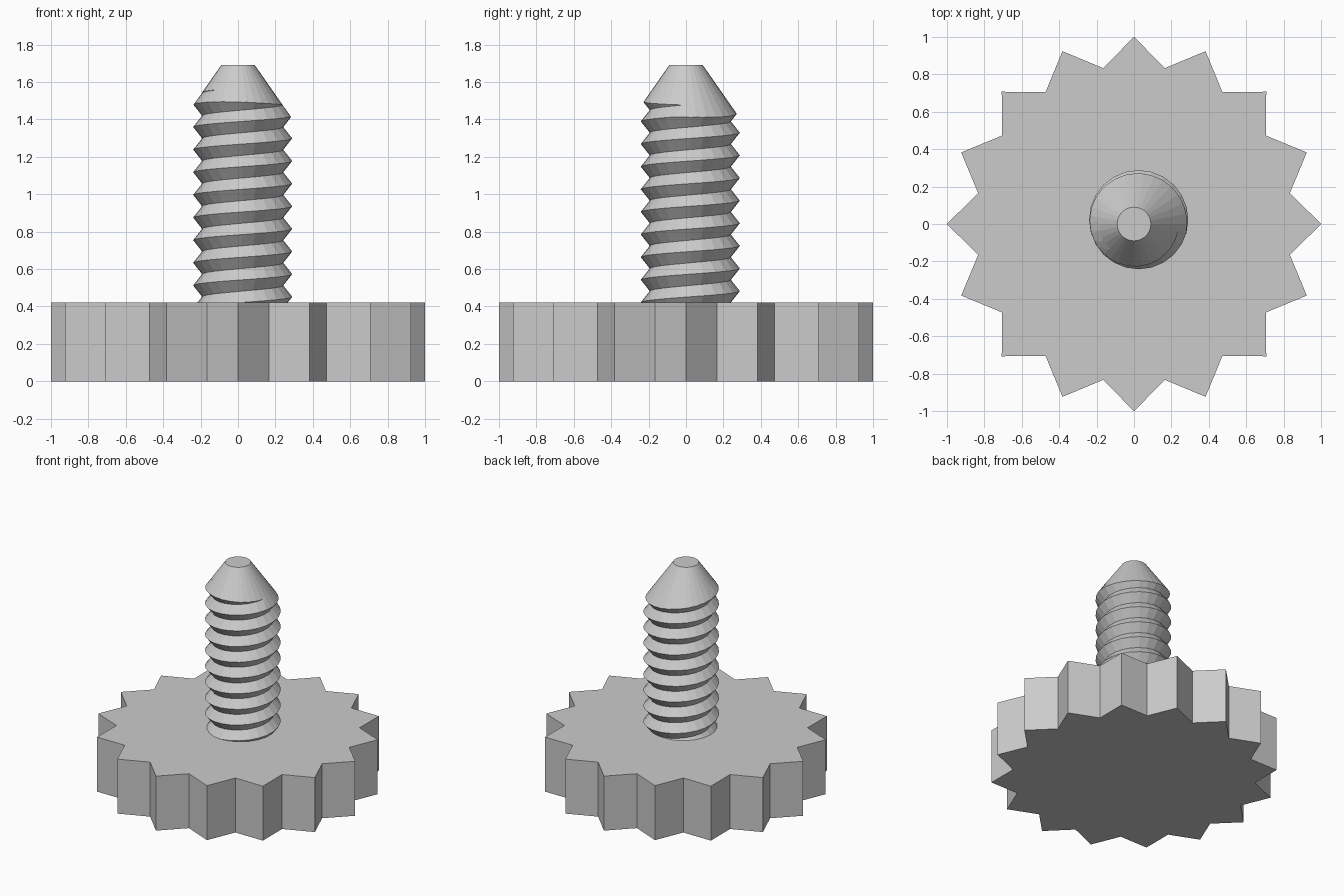
import bpy, bmesh
from math import cos, sin, pi
from mathutils import Vector

cube = bpy.data.objects.get("Cube")
if cube:
    bpy.data.objects.remove(cube, do_unlink=True)

grey = bpy.data.materials.new("plain grey")
grey.use_nodes = True
colour = (0.6, 0.6, 0.6, 1)
grey.diffuse_color = colour
grey.node_tree.nodes["Principled BSDF"].inputs["Base Color"].default_value = colour


def make_object(name, bm):
    bmesh.ops.recalc_face_normals(bm, faces=bm.faces[:])
    mesh = bpy.data.meshes.new(name)
    bm.to_mesh(mesh)
    bm.free()
    mesh.materials.append(grey)
    obj = bpy.data.objects.new(name, mesh)
    bpy.context.collection.objects.link(obj)
    return obj


# Star-shaped knob with sixteen points
POINTS, HEAD_HEIGHT, VALLEY = 16, 0.42, 0.85
bm = bmesh.new()
outline = []
for i in range(POINTS * 2):
    r = VALLEY if i % 2 else 1
    a = pi * i / POINTS
    outline.append(bm.verts.new((r * cos(a), r * sin(a), 0)))
base = bm.faces.new(outline)
top = bmesh.ops.extrude_face_region(bm, geom=[base], use_keep_orig=True)["geom"]
bmesh.ops.translate(bm, vec=(0, 0, HEAD_HEIGHT),
                    verts=[v for v in top if isinstance(v, bmesh.types.BMVert)])
make_object("knob", bm)

# Threaded shank: crest and root helices joined into a V thread
SIDES, TURNS, PITCH = 24, 16, 0.121
CREST, ROOT, CENTRE = 0.265, 0.217, Vector((0.025, 0.023, 0))
START = 1.42 - 12 * PITCH
bm = bmesh.new()


def helix(radius, lift):
    verts = []
    for t in range(SIDES * TURNS + 1):
        a = 2 * pi * t / SIDES
        z = START + lift + PITCH * t / SIDES
        verts.append(bm.verts.new(CENTRE + Vector((radius * cos(a), radius * sin(a), z))))
    return verts


crest, root = helix(CREST, 0), helix(ROOT, PITCH / 2)
for t in range(SIDES * TURNS):
    bm.faces.new((crest[t], crest[t + 1], root[t + 1], root[t]))
    if t + SIDES < SIDES * TURNS:
        bm.faces.new((root[t], root[t + 1], crest[t + 1 + SIDES], crest[t + SIDES]))
bmesh.ops.triangulate(bm, faces=bm.faces[:])

# Trim both ends flat and cap them
for z, up in ((0.3, -1), (1.75, 1)):
    bmesh.ops.bisect_plane(bm, geom=bm.verts[:] + bm.edges[:] + bm.faces[:], dist=1e-6,
                           plane_co=(0, 0, z), plane_no=(0, 0, up), clear_outer=True)
bmesh.ops.holes_fill(bm, edges=[e for e in bm.edges if e.is_boundary], sides=0)
shank = make_object("threaded_shank", bm)

# Tapered blank that shapes the conical tip
bm = bmesh.new()
rings = []
for r, z in ((0.36, 0.35), (0.36, 1.304), (0.09, 1.69)):
    rings.append([bm.verts.new((r * cos(2 * pi * i / 32), r * sin(2 * pi * i / 32), z))
                  for i in range(32)])
for low, high in zip(rings, rings[1:]):
    for i in range(32):
        j = (i + 1) % 32
        bm.faces.new((low[i], low[j], high[j], high[i]))
bm.faces.new(rings[0])
bm.faces.new(rings[-1])
blank = make_object("tip_cutter", bm)
blank.hide_render = True

taper = shank.modifiers.new("taper", 'BOOLEAN')
taper.operation = 'INTERSECT'
taper.solver = 'EXACT'
taper.object = blank
bpy.context.view_layer.objects.active = shank
shank.select_set(True)
bpy.ops.object.modifier_apply(modifier=taper.name)
bpy.data.objects.remove(blank, do_unlink=True)
